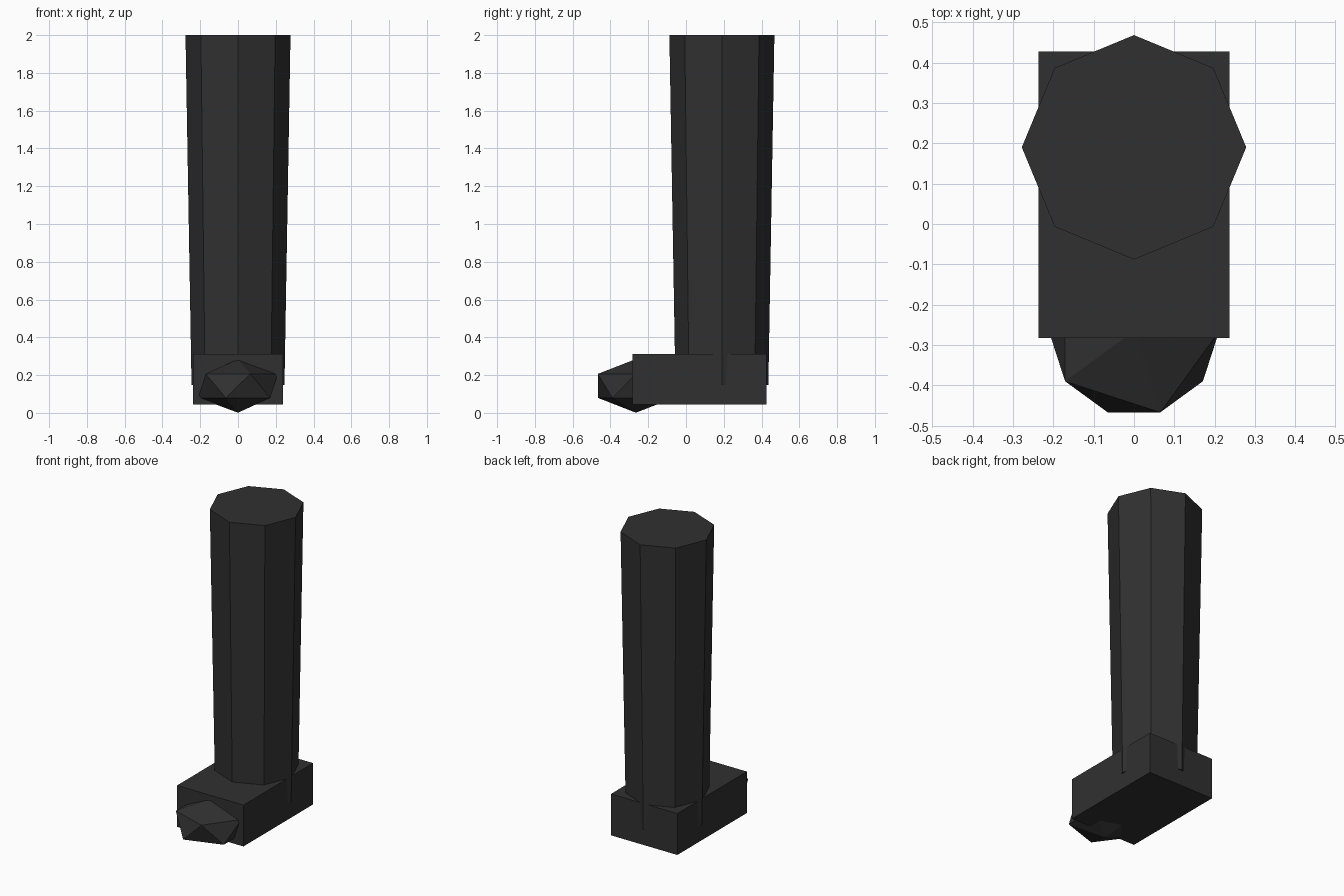
import bpy

# Remove the default cube
cube = bpy.data.objects.get("Cube")
if cube:
    bpy.data.objects.remove(cube, do_unlink=True)

# Single dark material
black = bpy.data.materials.new("black_leather")
black.use_nodes = True
colour = (0.03, 0.03, 0.03, 1)
black.diffuse_color = colour
black.node_tree.nodes["Principled BSDF"].inputs["Base Color"].default_value = colour


def finish(name, scale=(1, 1, 1)):
    """Name, scale, colour and flat-shade the newest primitive."""
    part = bpy.context.object
    part.name = name
    part.scale = scale
    part.data.materials.append(black)
    bpy.ops.object.transform_apply(location=False, rotation=False, scale=True)
    bpy.ops.object.shade_flat()
    return part


# Shaft: eight-sided and slightly wider at the top, sunk into the foot
base, top = 0.148, 2.0
bpy.ops.mesh.primitive_cone_add(vertices=8, radius1=0.246, radius2=0.278,
                                depth=top - base,
                                location=(0, 0.19, (base + top) / 2))
finish("boot_shaft")

# Foot: plain block
bpy.ops.mesh.primitive_cube_add(size=1, location=(0, 0.072, 0.179))
finish("boot_foot", (0.474, 0.71, 0.267))

# Toe: flattened icosahedron half buried in the front of the foot
bpy.ops.mesh.primitive_ico_sphere_add(subdivisions=1, radius=1,
                                      location=(0, -0.265, 0.143))
finish("boot_toe", (0.236, 0.237, 0.142))
